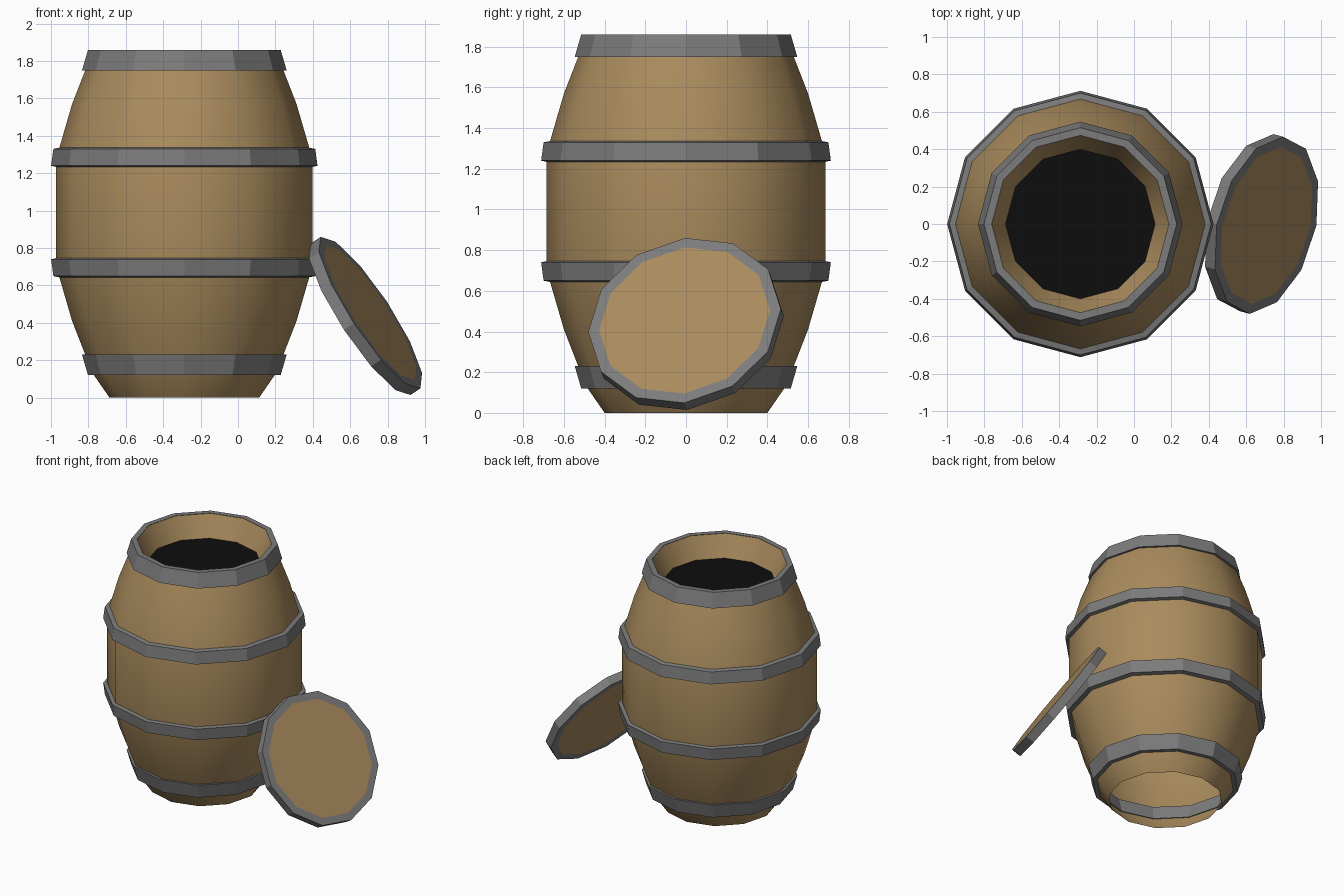
import bpy, bmesh, math
from mathutils import Matrix, Vector

if "Cube" in bpy.data.objects:
    bpy.data.objects.remove(bpy.data.objects["Cube"])

SIDES = 12
CX = -0.287  # barrel axis


def material(name, rgb):
    m = bpy.data.materials.new(name)
    m.diffuse_color = (*rgb, 1)
    m.use_nodes = True
    m.node_tree.nodes["Principled BSDF"].inputs["Base Color"].default_value = m.diffuse_color
    return m


WOOD = material("oak_wood", (0.40, 0.26, 0.11))
METAL = material("grey_iron", (0.20, 0.20, 0.20))
BLACK = material("dark_contents", (0.004, 0.004, 0.004))


def lathe(name, profile, mats, closed=False, smooth=False, phase=0.0, rule=None):
    """Turn an (r, z) profile into a 12-sided solid around z."""
    bm = bmesh.new()
    rings = []
    for i in range(SIDES):
        a = phase + i * math.tau / SIDES
        rings.append([bm.verts.new((r * math.cos(a), r * math.sin(a), z)) for r, z in profile])
    n = len(profile)
    for i in range(SIDES):
        p, q = rings[i], rings[(i + 1) % SIDES]
        for j in range(n if closed else n - 1):
            k = (j + 1) % n
            bm.faces.new((p[j], q[j], q[k], p[k]))
    bmesh.ops.remove_doubles(bm, verts=bm.verts, dist=1e-5)
    bmesh.ops.recalc_face_normals(bm, faces=bm.faces)
    if rule:
        for f in bm.faces:
            f.material_index = rule(f)
    me = bpy.data.meshes.new(name)
    bm.to_mesh(me)
    bm.free()
    for m in mats:
        me.materials.append(m)
    ob = bpy.data.objects.new(name, me)
    bpy.context.collection.objects.link(ob)
    ob.location.x = CX
    if smooth:
        bpy.ops.object.select_all(action='DESELECT')
        ob.select_set(True)
        bpy.context.view_layer.objects.active = ob
        bpy.ops.object.shade_smooth_by_angle(angle=math.radians(40))
    return ob


# Bulging wooden body, open below, folded inward at the top
lathe("barrel_body", [
    (0.40, 0.0), (0.483, 0.12), (0.53, 0.23), (0.60, 0.41), (0.667, 0.64),
    (0.686, 0.75), (0.686, 1.23), (0.667, 1.34), (0.60, 1.57), (0.53, 1.75),
    (0.49, 1.85), (0.474, 1.858), (0.40, 1.70)], [WOOD], smooth=True)

# Dark contents
lathe("barrel_contents", [(0.0, 1.70), (0.402, 1.70)], [BLACK])

# End hoops
lathe("hoop_bottom", [(0.475, 0.12), (0.515, 0.12), (0.547, 0.23), (0.505, 0.23)],
      [METAL], closed=True)
lathe("hoop_top", [(0.474, 1.86), (0.515, 1.86), (0.547, 1.75), (0.505, 1.75)],
      [METAL], closed=True)

# Middle hoops, mirrored about the waist
for name, z, s in (("hoop_lower_middle", 0.695, 1), ("hoop_upper_middle", 1.285, -1)):
    lathe(name, [(0.65, z - s * 0.055), (0.70, z - s * 0.045),
                 (0.712, z + s * 0.045), (0.66, z + s * 0.057)], [METAL], closed=True)

# Lid leaning against the barrel: wooden panel inside an iron rim
T, R = 0.0325, 0.485
lid = lathe("lid", [(0, -T), (0.43, -T), (R, -T), (R, T), (0.43, T), (0, T)],
            [WOOD, METAL], phase=math.radians(-8),
            rule=lambda f: int(max(v.co.xy.length for v in f.verts) > 0.45))
A, phi = math.radians(32.5), math.radians(-15)
up = Vector((-math.sin(A) * math.cos(phi), -math.sin(A) * math.sin(phi), math.cos(A)))
side = Vector((-math.sin(phi), math.cos(phi), 0))
normal = Vector((math.cos(A) * math.cos(phi), math.cos(A) * math.sin(phi), math.sin(A)))
# local x follows the slope, local y is level, local z is the panel normal
rot = Matrix((up, side, normal)).transposed()
if rot.determinant() < 0:
    rot = Matrix((up, -side, normal)).transposed()
    lid.data.transform(Matrix.Scale(-1, 4, Vector((0, 1, 0))))
    lid.data.flip_normals()
lid.matrix_world = Matrix.Translation((0.682, 0.0, 0.437)) @ rot.to_4x4()
